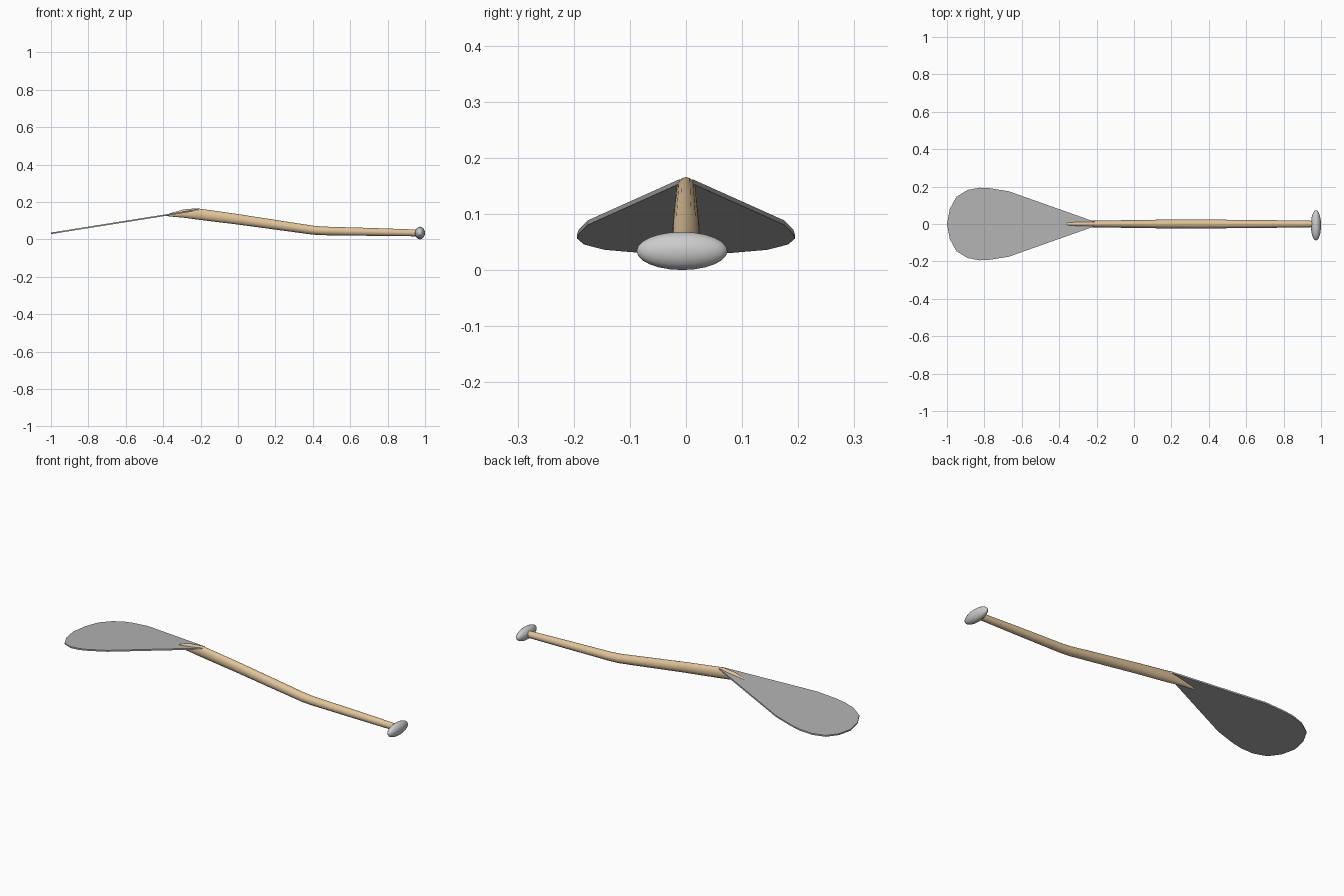
import bpy, bmesh
from math import cos, sin, pi

if "Cube" in bpy.data.objects:
    bpy.data.objects.remove(bpy.data.objects["Cube"])


def material(name, rgb):
    m = bpy.data.materials.new(name)
    m.diffuse_color = (*rgb, 1)
    m.use_nodes = True
    m.node_tree.nodes["Principled BSDF"].inputs["Base Color"].default_value = m.diffuse_color
    return m


def finish(bm, name, mat):
    bmesh.ops.recalc_face_normals(bm, faces=bm.faces)
    me = bpy.data.meshes.new(name)
    bm.to_mesh(me)
    bm.free()
    ob = bpy.data.objects.new(name, me)
    bpy.context.collection.objects.link(ob)
    me.materials.append(mat)
    return ob


def smooth(ob, angle):
    bpy.ops.object.select_all(action='DESELECT')
    ob.select_set(True)
    bpy.context.view_layer.objects.active = ob
    bpy.ops.object.shade_smooth_by_angle(angle=angle)


wood = material("wood", (0.75, 0.55, 0.33))
grey = material("blade_grey", (0.45, 0.45, 0.45))
white = material("grip_white", (0.85, 0.85, 0.85))

# Blade: mirrored teardrop outline, tilted and given a thin slab depth
half = [(-0.985, 0.08), (-0.95, 0.145), (-0.89, 0.182), (-0.825, 0.194),
        (-0.77, 0.191), (-0.67, 0.175), (-0.21, 0.012)]
outline = [(-1.0, 0.0)] + half + [(x, -y) for x, y in reversed(half)]
bm = bmesh.new()
layers = []
for dz in (-0.004, 0.004):
    layers.append([bm.verts.new((x, y, 0.032 + (x + 1) * 0.159 + dz))
                   for x, y in outline])
    bm.faces.new(layers[-1])
n = len(outline)
for i in range(n):
    j = (i + 1) % n
    bm.faces.new((layers[0][i], layers[0][j], layers[1][j], layers[1][i]))
finish(bm, "blade", grey)

# Shaft: elliptical rings (x, centre z, half width, half height)
rings = [(-0.385, 0.128, 0.003, 0.003), (-0.35, 0.132, 0.009, 0.011),
         (-0.29, 0.138, 0.014, 0.022), (-0.22, 0.136, 0.018, 0.030),
         (0.0, 0.107, 0.021, 0.028), (0.2, 0.078, 0.024, 0.026),
         (0.40, 0.049, 0.024, 0.024), (0.46, 0.045, 0.023, 0.023),
         (0.70, 0.040, 0.021, 0.021), (0.97, 0.034, 0.017, 0.018)]
SIDES = 16
bm = bmesh.new()
loops = [[bm.verts.new((x, ry * cos(2 * pi * k / SIDES),
                        z + rz * sin(2 * pi * k / SIDES)))
          for k in range(SIDES)] for x, z, ry, rz in rings]
for a, b in zip(loops, loops[1:]):
    for k in range(SIDES):
        m = (k + 1) % SIDES
        bm.faces.new((a[k], a[m], b[m], b[k]))
bm.faces.new(loops[0])
bm.faces.new(loops[-1])
smooth(finish(bm, "shaft", wood), 0.6)

# Grip: flattened ellipsoid knob across the shaft end
bm = bmesh.new()
bmesh.ops.create_uvsphere(bm, u_segments=16, v_segments=12, radius=1)
for v in bm.verts:
    x, y, z = v.co
    v.co = (0.973 + 0.027 * x, -0.007 + 0.081 * z, 0.034 + 0.034 * y)
smooth(finish(bm, "grip", white), 0.8)
